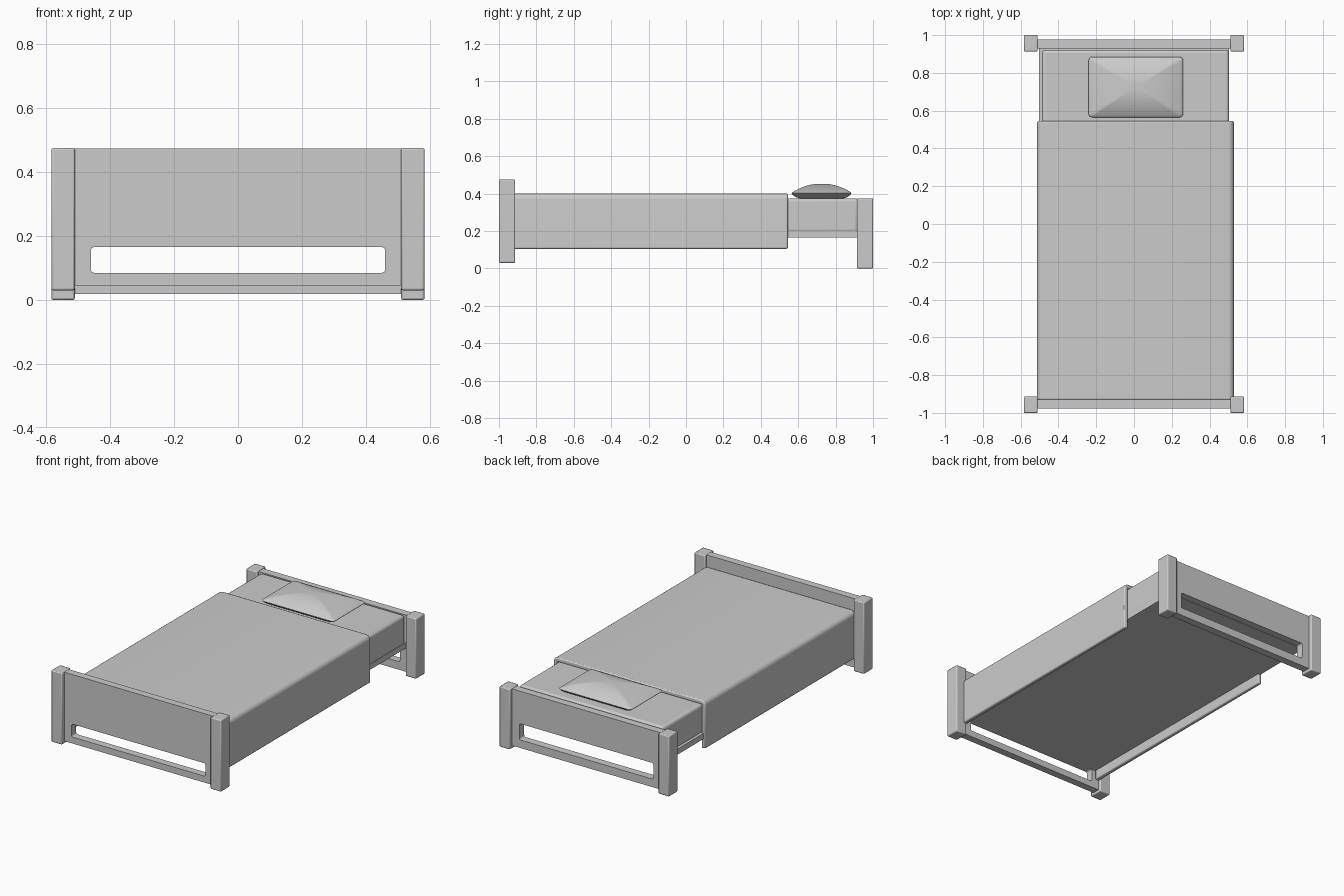
import bpy, bmesh, math

if "Cube" in bpy.data.objects:
    bpy.data.objects.remove(bpy.data.objects["Cube"])


def finish(name, bm, bevel=0.0, segments=2):
    bmesh.ops.recalc_face_normals(bm, faces=bm.faces)
    mesh = bpy.data.meshes.new(name)
    bm.to_mesh(mesh)
    bm.free()
    ob = bpy.data.objects.new(name, mesh)
    bpy.context.collection.objects.link(ob)
    if bevel:
        mod = ob.modifiers.new("soft_edges", 'BEVEL')
        mod.width, mod.segments = bevel, segments
        mod.limit_method, mod.angle_limit = 'ANGLE', math.radians(40)
    smooth(ob)
    return ob


def smooth(ob):
    bpy.ops.object.select_all(action='DESELECT')
    ob.select_set(True)
    bpy.context.view_layer.objects.active = ob
    bpy.ops.object.shade_smooth_by_angle(angle=math.radians(35))


def box(name, x, y, z, bevel=0.0, segments=2):
    bm = bmesh.new()
    bmesh.ops.create_cube(bm, size=1)
    for v in bm.verts:
        for i, (a, b) in enumerate((x, y, z)):
            v.co[i] = (a + b) / 2 + v.co[i] * (b - a)
    return finish(name, bm, bevel, segments)


def rounded_rect(cx, cy, w, h, r, n=4):
    pts = []
    for k, (sx, sy) in enumerate(((1, 1), (-1, 1), (-1, -1), (1, -1))):
        for i in range(n + 1):
            a = math.pi / 2 * (k + i / n)
            pts.append((cx + sx * (w / 2 - r) + r * math.cos(a),
                        cy + sy * (h / 2 - r) + r * math.sin(a)))
    return pts


def slotted_panel(name, y, z, slot):
    """Board with a rounded slot, from a filled 2D curve."""
    cu = bpy.data.curves.new(name, 'CURVE')
    cu.dimensions, cu.fill_mode = '2D', 'BOTH'
    cu.extrude = (y[1] - y[0]) / 2
    outer = [(-.515, z[0]), (.515, z[0]), (.515, z[1]), (-.515, z[1])]
    inner = rounded_rect(0, sum(slot) / 2, .92, slot[1] - slot[0], .01)
    for pts in (outer, inner):
        sp = cu.splines.new('POLY')
        sp.points.add(len(pts) - 1)
        for p, (a, b) in zip(sp.points, pts):
            p.co = (a, b, 0, 1)
        sp.use_cyclic_u = True
    ob = bpy.data.objects.new(name, cu)
    bpy.context.collection.objects.link(ob)
    ob.location.y = sum(y) / 2
    ob.rotation_euler.x = math.pi / 2
    bpy.ops.object.select_all(action='DESELECT')
    ob.select_set(True)
    bpy.context.view_layer.objects.active = ob
    bpy.ops.object.convert(target='MESH')
    smooth(bpy.context.view_layer.objects.active)


# Corner posts
for side, s in (("left", -1), ("right", 1)):
    x = sorted((s * .583, s * .51))
    box("foot_post_" + side, x, (-1, -.913), (.03, .475), .006)
    box("head_post_" + side, x, (.913, 1), (0, .375), .006)

# End boards
slotted_panel("footboard", (-.976, -.93), (.045, .473), (.085, .165))
slotted_panel("headboard", (.93, .978), (.018, .37), (.068, .168))

# Base and mattress
box("bed_base", (-.503, .503), (-.935, .935), (.165, .20))
box("mattress", (-.487, .503), (-.93, .922), (.19, .375), .018, 4)

# Blanket: rounded U section swept along the bed
x0, x1, top, low, t, r = -.513, .529, .40, .105, .026, .03
section = [(x1, low)]
section += [(x1 - r + r * math.cos(a), top - r + r * math.sin(a))
            for a in (math.pi / 12 * i for i in range(7))]
section += [(x0 + r - r * math.sin(a), top - r + r * math.cos(a))
            for a in (math.pi / 12 * i for i in range(7))]
section += [(x0, low), (x0 + t, low), (x0 + t, top - t), (x1 - t, top - t), (x1 - t, low)]
bm = bmesh.new()
face = bm.faces.new([bm.verts.new((x, -.932, z)) for x, z in section])
ext = bmesh.ops.extrude_face_region(bm, geom=[face])["geom"]
bmesh.ops.translate(bm, vec=(0, 1.477, 0),
                    verts=[g for g in ext if isinstance(g, bmesh.types.BMVert)])
finish("blanket", bm, .007)

# Pillow: stacked rounded rectangles, domed above and tapered below
bm = bmesh.new()
levels = [(.72, .374), (.86, .381), (.96, .392), (1, .402)]
levels += [(s, .404 + .049 * (1 - s ** 2.2)) for s in (.985, .93, .85, .74, .6, .45, .3, .15)]
rings = []
for s, z in levels:
    pts = rounded_rect(.01, .725, .5 * s, .32 * s, .018 * s)
    rings.append([bm.verts.new((x, y, z)) for x, y in pts])
for a, b in zip(rings, rings[1:]):
    for i in range(len(a)):
        j = (i + 1) % len(a)
        bm.faces.new((a[i], a[j], b[j], b[i]))
bm.faces.new(rings[0])
bm.faces.new(rings[-1])
finish("pillow", bm)
